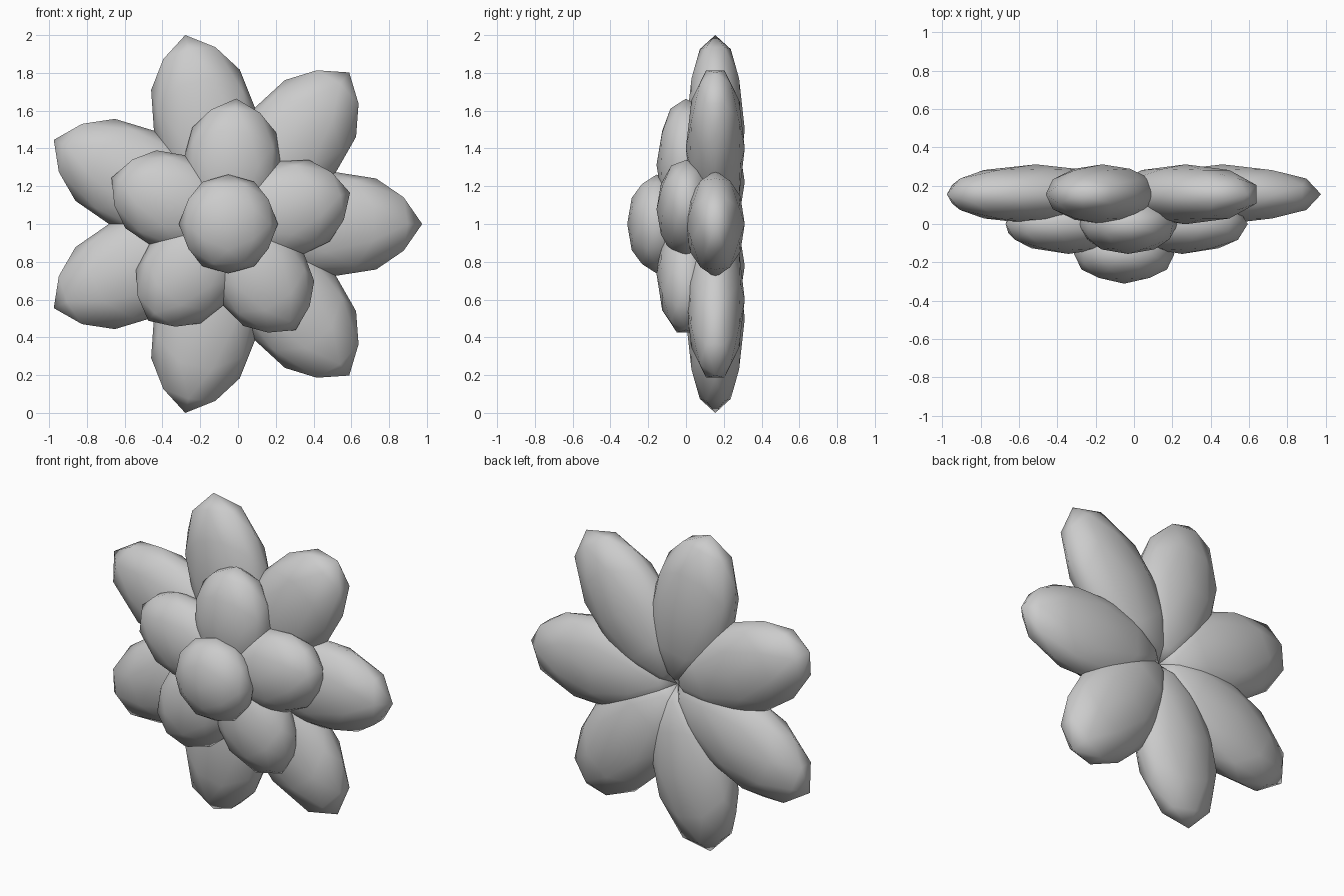
import bpy, bmesh, math
from mathutils import Matrix

if "Cube" in bpy.data.objects:
    bpy.data.objects.remove(bpy.data.objects["Cube"])

CX, CZ = -0.051, 1.0          # flower axis in the front view
ICO_TURN = math.radians(58.28)  # turns an icosphere edge midpoint onto the length axis


def petal(name, length, width, depth, offset, angle, y):
    """Squashed low-poly icosphere pointing outward from the flower axis."""
    bm = bmesh.new()
    bmesh.ops.create_icosphere(bm, subdivisions=2, radius=1.0)
    place = (Matrix.Translation((CX, y, CZ))
             @ Matrix.Rotation(math.pi / 2, 4, 'X')
             @ Matrix.Rotation(angle, 4, 'Z')
             @ Matrix.Translation((offset, 0, 0))
             @ Matrix.Diagonal((length, width, depth, 1))
             @ Matrix.Rotation(ICO_TURN, 4, 'Y'))
    bm.transform(place)
    for f in bm.faces:
        f.smooth = True
    mesh = bpy.data.meshes.new(name)
    bm.to_mesh(mesh)
    bm.free()
    obj = bpy.data.objects.new(name, mesh)
    bpy.context.collection.objects.link(obj)
    return obj


# back ring of seven long petals
for i in range(7):
    petal(f"outer_petal_{i + 1}", 0.513, 0.283, 0.156, 0.513, math.tau * i / 7, 0.155)

# middle ring of five shorter petals
for i in range(5):
    petal(f"inner_petal_{i + 1}", 0.352, 0.261, 0.156, 0.313,
          math.radians(14.4) + math.tau * i / 5, 0.0)

# flattened ball at the front
petal("flower_centre", 0.262, 0.262, 0.156, 0.0, 0.0, -0.155)
